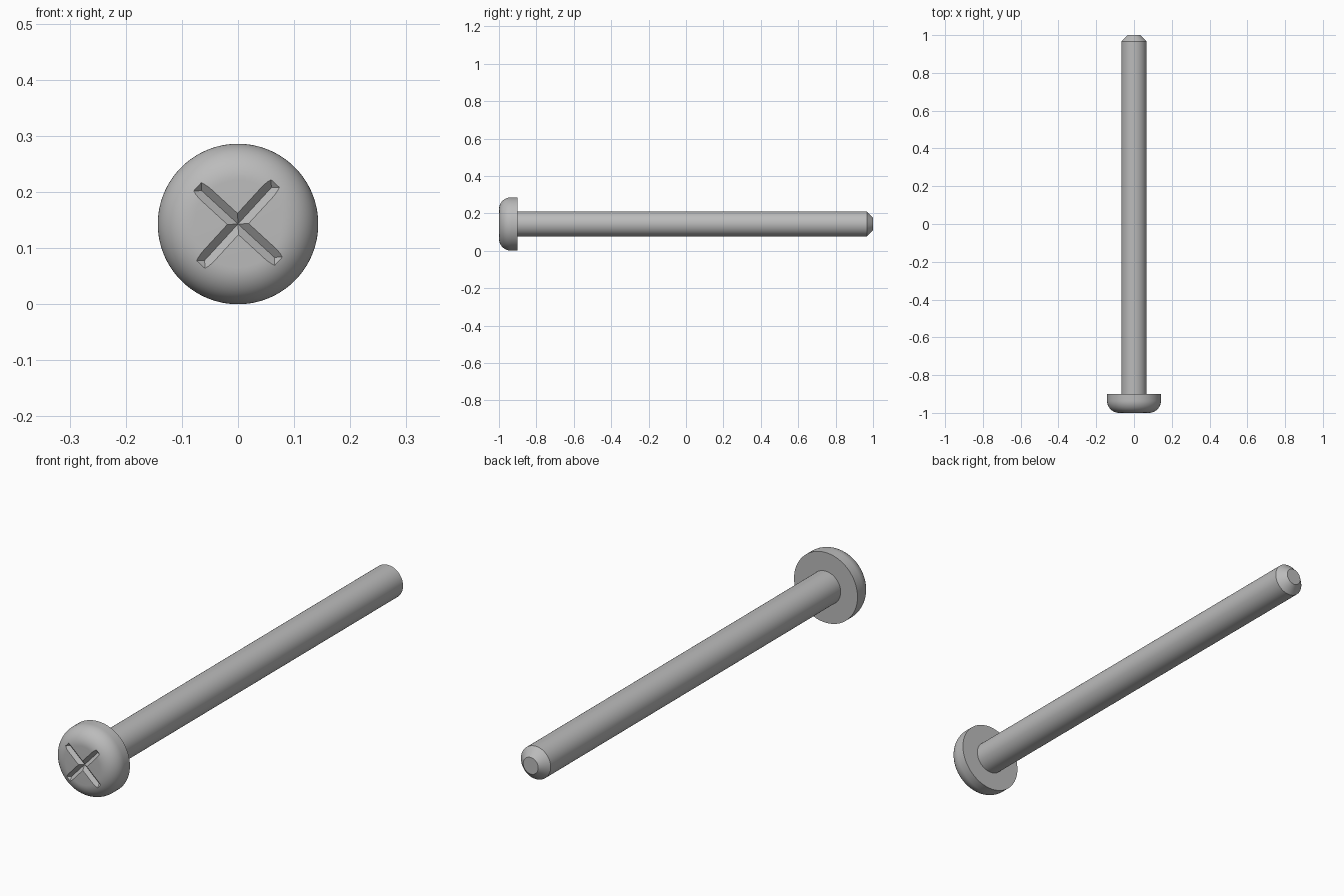
import bpy, bmesh, math
from mathutils import Matrix

if "Cube" in bpy.data.objects:
    bpy.data.objects.remove(bpy.data.objects["Cube"], do_unlink=True)

HEAD_R, SHAFT_R, FILLET = 0.143, 0.067, 0.065
SEAT_Y = -0.9

steel = bpy.data.materials.new("grey steel")
steel.use_nodes = True
colour = (0.5, 0.5, 0.5, 1)
steel.diffuse_color = colour
steel.node_tree.nodes["Principled BSDF"].inputs["Base Color"].default_value = colour


def add_object(name, bm):
    bmesh.ops.recalc_face_normals(bm, faces=bm.faces)
    mesh = bpy.data.meshes.new(name)
    bm.to_mesh(mesh)
    bm.free()
    mesh.materials.append(steel)
    obj = bpy.data.objects.new(name, mesh)
    obj.location.z = HEAD_R
    bpy.context.collection.objects.link(obj)
    return obj


def lathe(name, profile, sides=96):
    """Closed solid turned about the y axis from (radius, y) points."""
    bm = bmesh.new()
    rings = []
    for r, y in profile:
        angles = [math.tau * i / sides for i in range(sides)]
        rings.append([bm.verts.new((r * math.cos(a), y, r * math.sin(a))) for a in angles])
    for a, b in zip(rings, rings[1:]):
        for i in range(sides):
            j = (i + 1) % sides
            bm.faces.new((a[i], a[j], b[j], b[i]))
    bm.faces.new(rings[0])
    bm.faces.new(rings[-1])
    return add_object(name, bm)


def groove_cutter(angle, depth=0.0134, half=0.088, height=0.04):
    """V-shaped bar with hipped ends, ridge pointing into the head."""
    bm = bmesh.new()
    ridge_y = -1 + depth
    top_y, end = ridge_y - height, half + height
    points = [(-half, ridge_y, 0), (half, ridge_y, 0)]
    points += [(x, top_y, z) for x in (-end, end) for z in (-height, height)]
    for p in points:
        bm.verts.new(p)
    bmesh.ops.convex_hull(bm, input=bm.verts)
    bm.transform(Matrix.Rotation(-angle, 4, "Y"))
    cutter = add_object("groove_cutter", bm)
    cutter.hide_render = True
    return cutter


def smooth(obj):
    bpy.ops.object.select_all(action="DESELECT")
    obj.select_set(True)
    bpy.context.view_layer.objects.active = obj
    bpy.ops.object.shade_smooth_by_angle(angle=math.radians(30))


# Rounded pan head
arc = [math.pi / 2 * i / 14 for i in range(15)]
profile = [(HEAD_R - FILLET + FILLET * math.sin(a), -1 + FILLET - FILLET * math.cos(a)) for a in arc]
head = lathe("screw_head", profile + [(HEAD_R, SEAT_Y)])

# Cross recess of two V grooves
for degrees in (47.5, 137.5):
    cutter = groove_cutter(math.radians(degrees))
    cut = head.modifiers.new("cross_recess", "BOOLEAN")
    cut.operation, cut.solver, cut.object = "DIFFERENCE", "EXACT", cutter
    bpy.context.view_layer.objects.active = head
    bpy.ops.object.modifier_apply(modifier=cut.name)
    bpy.data.objects.remove(cutter, do_unlink=True)
smooth(head)

# Plain shaft with a chamfered tip
shaft = lathe("shaft", [(SHAFT_R, SEAT_Y - 0.01), (SHAFT_R, 0.967), (0.034, 1)])
smooth(shaft)
